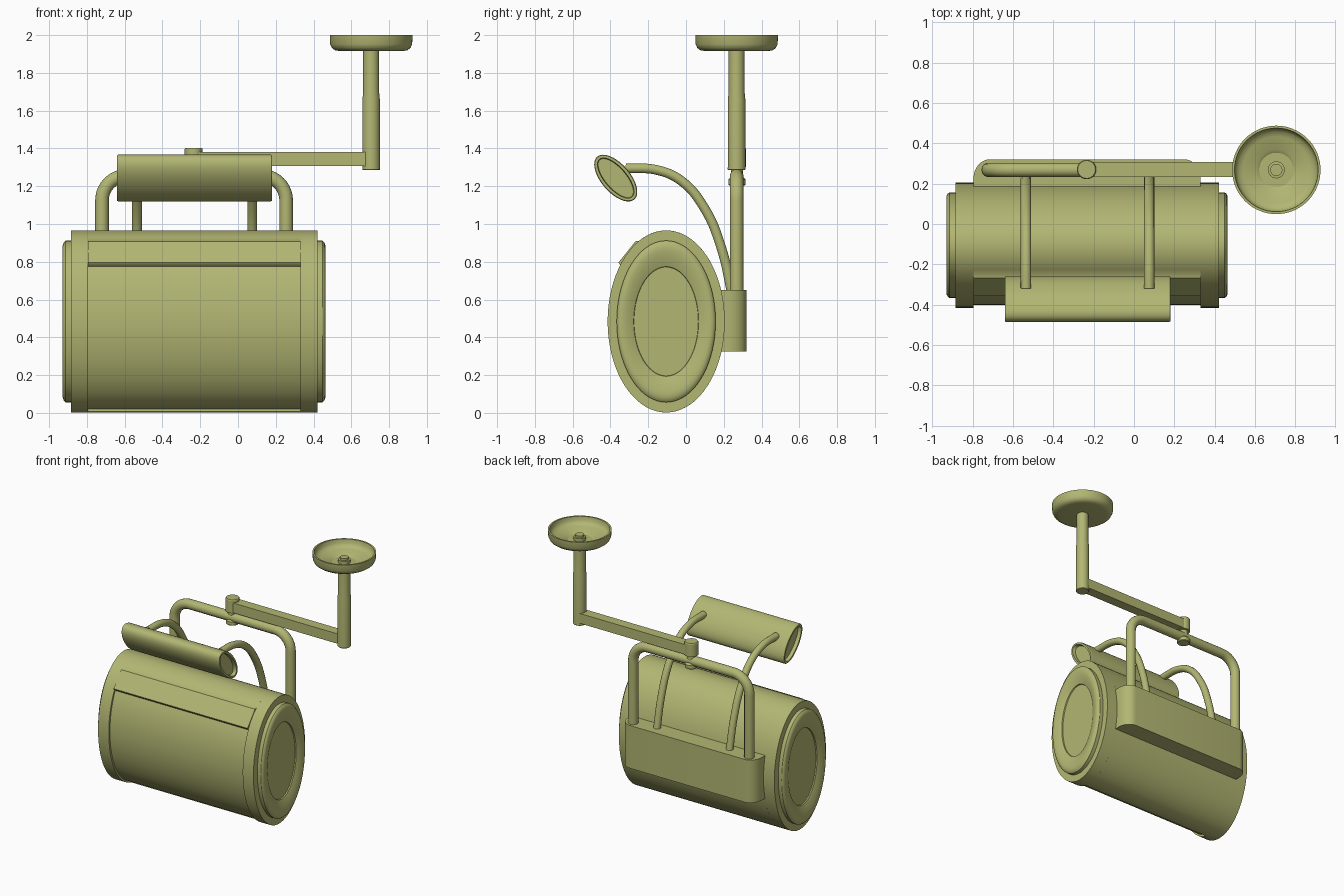
import bpy, bmesh, math
from mathutils import Vector

if "Cube" in bpy.data.objects:
    bpy.data.objects.remove(bpy.data.objects["Cube"])

olive = bpy.data.materials.new("olive")
olive.diffuse_color = (0.45, 0.47, 0.17, 1)
olive.use_nodes = True
olive.node_tree.nodes["Principled BSDF"].inputs["Base Color"].default_value = olive.diffuse_color
CY, CZ, RY, RZ = -0.105, 0.484, 0.31, 0.482   # drum centre and radii
X0, X1 = -0.795, 0.33                          # shutter span


def finish(name, mesh, angle=32):
    mesh.shade_smooth()
    mesh.set_sharp_from_angle(angle=math.radians(angle))
    mesh.materials.clear()
    mesh.materials.append(olive)
    ob = bpy.data.objects.new(name, mesh)
    bpy.context.collection.objects.link(ob)
    return ob


def loft(name, rings):
    """Skin a list of equal-length point rings and close both ends."""
    bm = bmesh.new()
    rows = [[bm.verts.new(p) for p in r] for r in rings]
    n = len(rows[0])
    for a, b in zip(rows, rows[1:]):
        for i in range(n):
            j = (i + 1) % n
            bm.faces.new((a[i], a[j], b[j], b[i]))
    bm.faces.new(rows[0][::-1])
    bm.faces.new(rows[-1])
    bmesh.ops.recalc_face_normals(bm, faces=bm.faces)
    mesh = bpy.data.meshes.new(name)
    bm.to_mesh(mesh)
    bm.free()
    return finish(name, mesh)


def ellipse_x(x, ry, rz, cy=CY, cz=CZ, tilt=0.0, n=72):
    pts = []
    for i in range(n):
        a = 2 * math.pi * i / n
        u, v = ry * math.cos(a), rz * math.sin(a)
        pts.append((x, cy + u * math.cos(tilt) - v * math.sin(tilt),
                    cz + u * math.sin(tilt) + v * math.cos(tilt)))
    return pts


def lathe_z(name, cx, cy, profile, n=48):
    return loft(name, [[(cx + r * math.cos(2 * math.pi * i / n),
                         cy + r * math.sin(2 * math.pi * i / n), z)
                        for i in range(n)] for r, z in profile])


def tube(name, pts, radius, spline="POLY"):
    cu = bpy.data.curves.new(name + "_path", "CURVE")
    cu.dimensions = "3D"
    cu.bevel_depth, cu.bevel_resolution = radius, 5
    cu.use_fill_caps = True
    if spline == "POLY":
        s = cu.splines.new("POLY")
        s.points.add(len(pts) - 1)
        for p, co in zip(s.points, pts):
            p.co = (*co, 1)
    else:
        s = cu.splines.new("BEZIER")
        s.resolution_u = 8
        s.bezier_points.add(len(pts) - 1)
        for p, co in zip(s.bezier_points, pts):
            p.co = co
            p.handle_left_type = p.handle_right_type = "AUTO"
    tmp = bpy.data.objects.new(name + "_tmp", cu)
    bpy.context.collection.objects.link(tmp)
    dg = bpy.context.evaluated_depsgraph_get()
    mesh = bpy.data.meshes.new_from_object(tmp.evaluated_get(dg))
    bpy.data.objects.remove(tmp)
    return finish(name, mesh, 50)


# drum middle: full ellipse at the back, flat lip and recessed shutter at the front
def arc(a0, a1, n, s=0.0):
    out = []
    for i in range(n + 1):
        a = math.radians(a0 + (a1 - a0) * i / n)
        out.append((CY + (RY - s) * math.cos(a), CZ + (RZ - s) * math.sin(a)))
    return out


section = arc(-98, 117.5, 48)
section += [(-0.268, 0.908), (-0.357, 0.797), (-0.353, 0.788)]
section += arc(141.5, 262, 30, 0.014)
loft("drum_shutter_body", [[(x, y, z) for y, z in section] for x in (X0, X1)])

# end collars and ringed end caps
for side, inner, sgn in (("left", X0, -1), ("right", X1, 1)):
    face = inner + sgn * 0.09
    loft(side + "_collar", [ellipse_x(x, RY, RZ) for x in (inner, face)])
    prof = [(-0.01, 0), (0.028, 0), (0.037, 0.006), (0.043, 0.017), (0.044, 0.03),
            (0.040, 0.05), (0.030, 0.075), (0.022, 0.09)]
    rings = []
    for dx, inset in prof:
        rings.append(ellipse_x(face + sgn * dx, 0.262 - inset, 0.428 - inset * 1.53))
    rings.append(ellipse_x(face + sgn * 0.013, 0.17, 0.288))
    loft(side + "_end_cap", rings)

# rear mounting box with rounded back corners
outline = [(X0, 0.12)]
for i in range(9):
    a = math.radians(180 - 90 * i / 8)
    outline.append((X0 + 0.08 + 0.08 * math.cos(a), 0.225 + 0.095 * math.sin(a)))
for i in range(9):
    a = math.radians(90 - 90 * i / 8)
    outline.append((X1 - 0.08 + 0.08 * math.cos(a), 0.225 + 0.095 * math.sin(a)))
outline.append((X1, 0.12))
loft("mounting_box", [[(x, y, z) for x, y in outline] for z in (0.325, 0.65)])

# U-shaped hanger
HX0, HX1, HY, HZ, BR = -0.72, 0.255, 0.268, 1.255, 0.13
path = [(HX0, HY, 0.6)]
for i in range(11):
    a = math.radians(180 - 9 * i)
    path.append((HX0 + BR + BR * math.cos(a), HY, HZ - BR + BR * math.sin(a)))
for i in range(11):
    a = math.radians(90 - 9 * i)
    path.append((HX1 - BR + BR * math.cos(a), HY, HZ - BR + BR * math.sin(a)))
path.append((HX1, HY, 0.6))
tube("hanger", path, 0.036)

# two curved lamp arms
for side, x in (("left", -0.535), ("right", 0.075)):
    yz = [(0.25, 0.60), (0.185, 0.88), (0.10, 1.08), (-0.02, 1.225),
          (-0.15, 1.285), (-0.32, 1.295)]
    tube(side + "_lamp_arm", [(x, y, z) for y, z in yz], 0.026, "BEZIER")

# tilted elliptical lamp bar with recessed ends
bar = []
for x, s in ((-0.615, 0.022), (-0.64, 0.018), (-0.64, 0.004), (-0.634, 0),
             (0.174, 0), (0.18, 0.004), (0.18, 0.018), (0.155, 0.022)):
    bar.append(ellipse_x(x, 0.15 - s, 0.076 - s, -0.372, 1.243, math.radians(-49), 48))
loft("lamp_bar", bar)

# pivot spool, swing arm, drop column and ceiling bowl
lathe_z("pivot", -0.235, 0.27, [(0.042, 1.205), (0.046, 1.21), (0.046, 1.235),
                                (0.032, 1.25), (0.032, 1.3), (0.048, 1.302),
                                (0.048, 1.396), (0.044, 1.402)], 32)
arm = [(0.232, 1.306), (0.308, 1.306), (0.308, 1.381), (0.232, 1.381)]
loft("swing_arm", [[(x, y, z) for y, z in arm] for x in (-0.22, 0.69)])
PX, PY = 0.705, 0.268
lathe_z("drop_column", PX, PY, [(0.044, 1.285), (0.047, 1.289), (0.046, 1.66),
                                (0.042, 1.70), (0.042, 1.92)], 32)
lathe_z("ceiling_bowl", PX, PY, [(0.02, 1.916), (0.17, 1.916), (0.192, 1.92),
                                 (0.208, 1.932), (0.217, 1.952), (0.219, 2.0),
                                 (0.207, 2.0), (0.203, 1.97), (0.19, 1.953),
                                 (0.165, 1.943), (0.10, 1.932), (0.085, 1.922),
                                 (0.02, 1.922)], 64)
lathe_z("bowl_stud", PX, PY, [(0.042, 1.915), (0.042, 1.945), (0.03, 1.946),
                              (0.03, 1.96)], 24)
